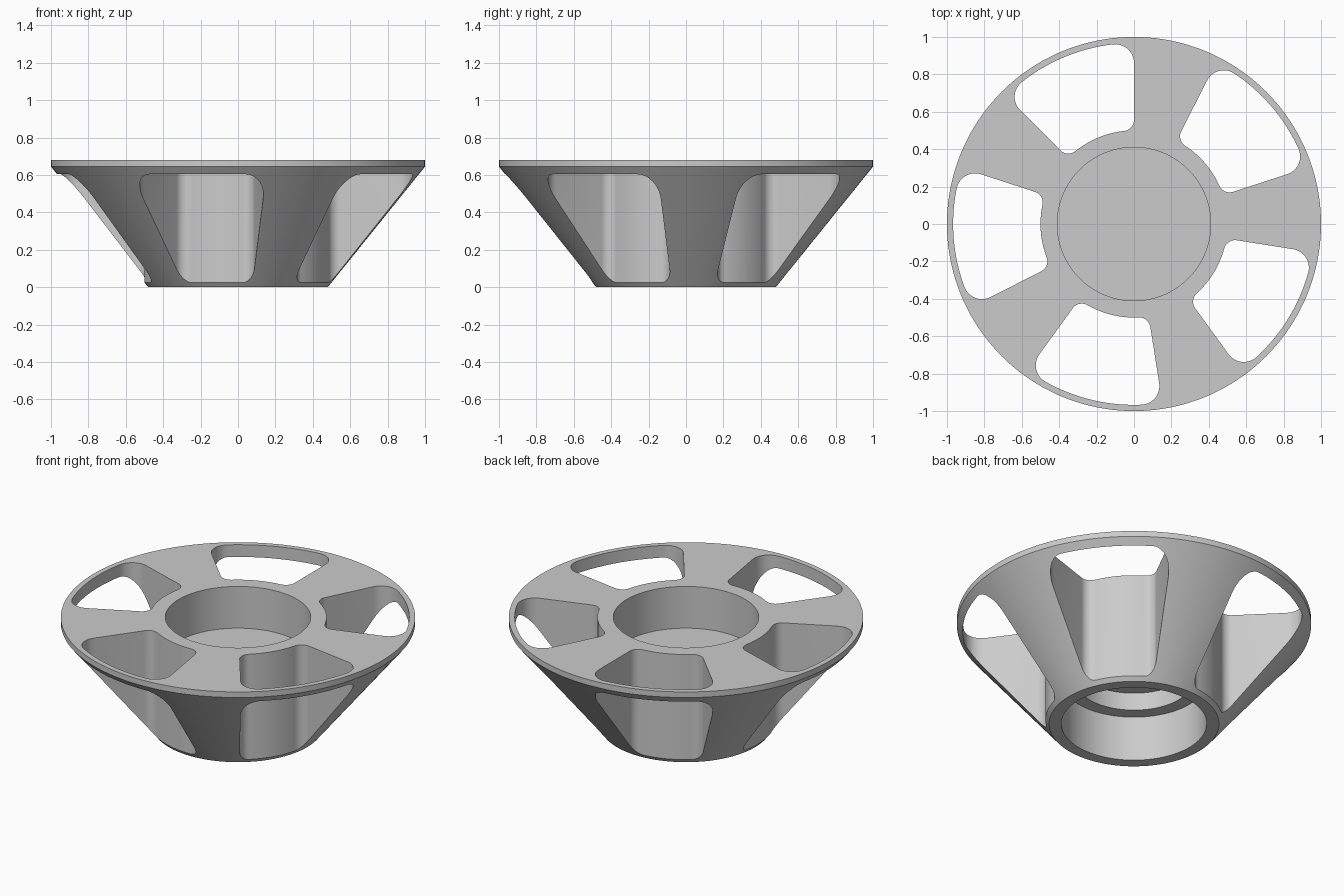
import bpy, bmesh
from math import sin, cos, asin, radians, pi

if "Cube" in bpy.data.objects:
    bpy.data.objects.remove(bpy.data.objects["Cube"])

SEGMENTS = 160
grey = bpy.data.materials.new("plain grey")
grey.use_nodes = True
GREY = (0.6, 0.6, 0.6, 1)
grey.diffuse_color = GREY
grey.node_tree.nodes["Principled BSDF"].inputs["Base Color"].default_value = GREY


def make_object(name, bm):
    bmesh.ops.recalc_face_normals(bm, faces=bm.faces)
    mesh = bpy.data.meshes.new(name)
    bm.to_mesh(mesh)
    bm.free()
    mesh.materials.append(grey)
    obj = bpy.data.objects.new(name, mesh)
    bpy.context.collection.objects.link(obj)
    return obj


def lathe(name, profile):
    """Revolve (radius, height) points, which start and end on the axis."""
    bm = bmesh.new()
    verts = [bm.verts.new((r, 0, z)) for r, z in profile]
    edges = [bm.edges.new(pair) for pair in zip(verts, verts[1:])]
    bmesh.ops.spin(bm, geom=verts + edges, cent=(0, 0, 0), axis=(0, 0, 1),
                   angle=2 * pi, steps=SEGMENTS, use_merge=False)
    bmesh.ops.remove_doubles(bm, verts=bm.verts, dist=1e-5)
    return make_object(name, bm)


def arc(cx, cy, radius, start, end, steps):
    angles = [start + (end - start) * i / steps for i in range(steps + 1)]
    return [(cx + radius * cos(a), cy + radius * sin(a)) for a in angles]


def window_outline(start, end, inner, outer, fillet_in, fillet_out):
    """Ring sector with rounded corners."""
    ro, ri = outer - fillet_out, inner + fillet_in
    do, di = asin(fillet_out / ro), asin(fillet_in / ri)

    def corner(r, angle, fillet, a, b):
        return arc(r * cos(angle), r * sin(angle), fillet, a, b, 10)

    points = corner(ro, start + do, fillet_out, start - pi / 2, start + do)
    points += arc(0, 0, outer, start + do, end - do, 24)[1:-1]
    points += corner(ro, end - do, fillet_out, end - do, end + pi / 2)
    points += corner(ri, end - di, fillet_in, end + pi / 2, end - di + pi)
    points += arc(0, 0, inner, end - di, start + di, 16)[1:-1]
    points += corner(ri, start + di, fillet_in, start + di + pi, start + pi * 1.5)
    return points


# Conical body with a top recess and a stepped recess underneath
body = lathe("conical_hub", [
    (0, 0.39), (0.33, 0.39), (0.33, 0.28), (0.41, 0.28), (0.41, 0),
    (0.48, 0), (1, 0.645), (1, 0.68), (0.41, 0.68), (0.41, 0.42), (0, 0.42)])

# Five upright window cutters
bm = bmesh.new()
for i in range(5):
    start = radians(18 + 72 * i)
    outline = window_outline(start, start + radians(45), 0.5, 0.967, 0.06, 0.1)
    face = bm.faces.new([bm.verts.new((x, y, -0.2)) for x, y in outline])
    result = bmesh.ops.extrude_face_region(bm, geom=[face])
    top = [v for v in result["geom"] if isinstance(v, bmesh.types.BMVert)]
    bmesh.ops.translate(bm, verts=top, vec=(0, 0, 1.2))
cutter = make_object("window_cutter", bm)
cutter.hide_render = True

# Cut the windows and shade the round walls smooth
bpy.ops.object.select_all(action="DESELECT")
body.select_set(True)
bpy.context.view_layer.objects.active = body
cut = body.modifiers.new("windows", "BOOLEAN")
cut.operation = "DIFFERENCE"
cut.solver = "EXACT"
cut.object = cutter
bpy.ops.object.modifier_apply(modifier=cut.name)
bpy.data.objects.remove(cutter)
bpy.ops.object.shade_smooth_by_angle(angle=radians(25))
